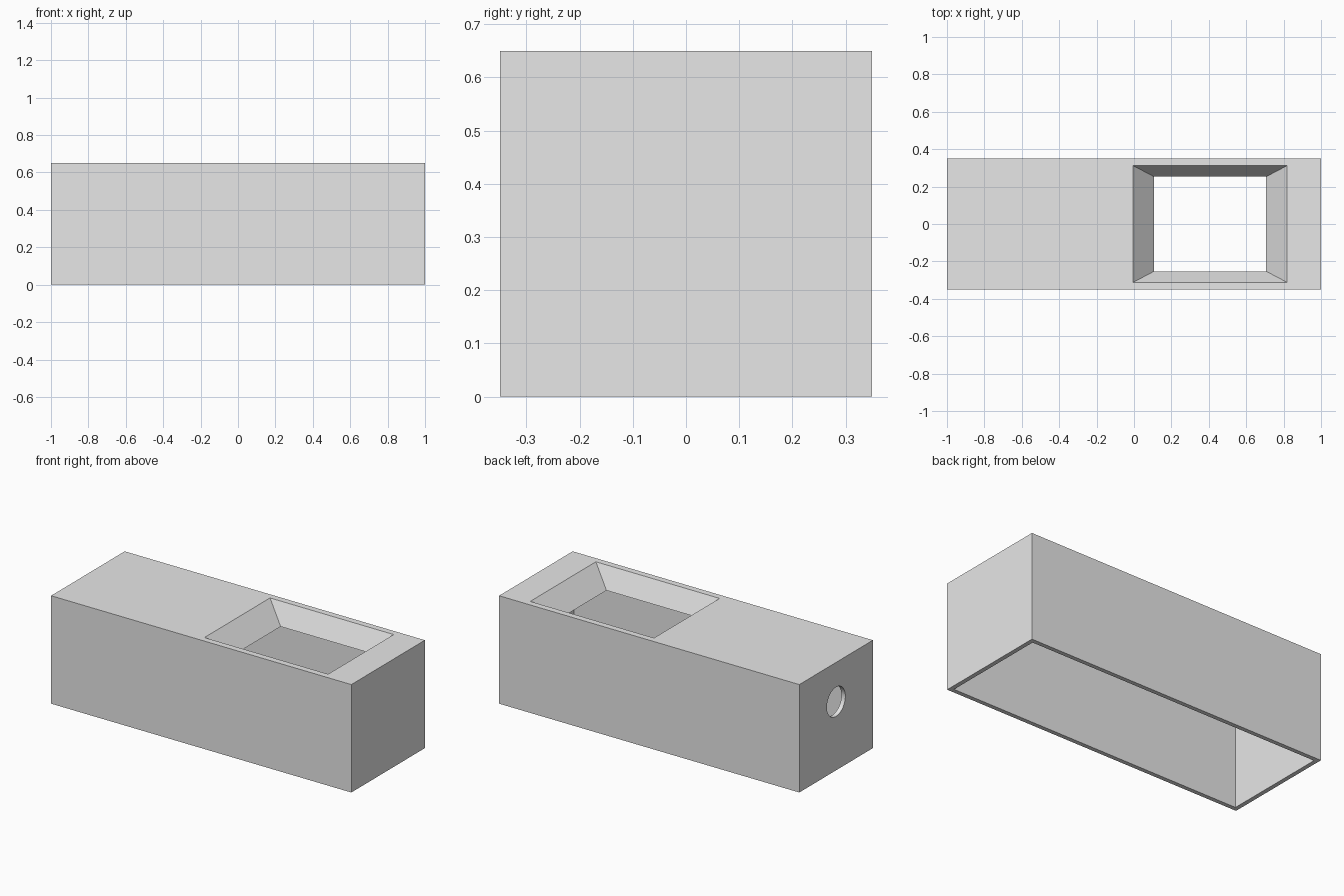
import bpy
import bmesh
import math
from mathutils import Matrix, Vector

cube = bpy.data.objects.get("Cube")
if cube:
    bpy.data.objects.remove(cube, do_unlink=True)

LENGTH, WIDTH, HEIGHT = 2.0, 0.70, 0.65
WALL = 0.026          # side wall thickness
CEILING = 0.53        # underside of the thick top
OVER = 0.05           # cutter overshoot

grey = bpy.data.materials.new("light grey")
grey.use_nodes = True
grey.diffuse_color = (0.8, 0.8, 0.8, 1)
grey.node_tree.nodes["Principled BSDF"].inputs["Base Color"].default_value = (0.8, 0.8, 0.8, 1)


def add_object(name, bm):
    bmesh.ops.recalc_face_normals(bm, faces=bm.faces)
    mesh = bpy.data.meshes.new(name)
    bm.to_mesh(mesh)
    bm.free()
    mesh.materials.append(grey)
    obj = bpy.data.objects.new(name, mesh)
    bpy.context.collection.objects.link(obj)
    return obj


def block(name, length, width, z0, z1):
    bm = bmesh.new()
    bmesh.ops.create_cube(bm, size=1)
    bmesh.ops.scale(bm, vec=(length, width, z1 - z0), verts=bm.verts)
    bmesh.ops.translate(bm, vec=(0, 0, (z0 + z1) / 2), verts=bm.verts)
    return add_object(name, bm)


def funnel(name, centre_x, top, bottom, z_top, z_bottom):
    """Tapered block; top and bottom are half sizes at the two given heights,
    and the slope carries on past both by the overshoot."""
    top, bottom = Vector(top), Vector(bottom)
    bm = bmesh.new()
    bmesh.ops.create_cube(bm, size=2)
    for v in bm.verts:
        z = z_top + OVER if v.co.z > 0 else z_bottom - OVER
        half = bottom.lerp(top, (z - z_bottom) / (z_top - z_bottom))
        v.co = (centre_x + v.co.x * half.x, v.co.y * half.y, z)
    return add_object(name, bm)


def rod(name, radius, x, z, depth):
    bm = bmesh.new()
    bmesh.ops.create_cone(bm, cap_ends=True, segments=48, radius1=radius, radius2=radius,
                          depth=depth,
                          matrix=Matrix.Translation((x, 0, z)) @ Matrix.Rotation(math.pi / 2, 4, 'Y'))
    return add_object(name, bm)


# Outer shell
housing = block("housing", LENGTH, WIDTH, 0, HEIGHT)

# Hollow open underneath, sloped top window, round hole in the end wall
cutters = [
    block("hollow_cutter", LENGTH - 2 * WALL, WIDTH - 2 * WALL, -OVER, CEILING),
    funnel("window_cutter", 0.407, (0.412, 0.312), (0.30, 0.253), HEIGHT, CEILING),
    rod("hole_cutter", 0.088, -LENGTH / 2, 0.413, 0.2),
]

bpy.context.view_layer.objects.active = housing
for cutter in cutters:
    cutter.hide_render = True
    mod = housing.modifiers.new(cutter.name, 'BOOLEAN')
    mod.operation = 'DIFFERENCE'
    mod.solver = 'EXACT'
    mod.object = cutter
    bpy.ops.object.modifier_apply(modifier=mod.name)
    bpy.data.objects.remove(cutter, do_unlink=True)

# Smooth only the round hole
bpy.ops.object.select_all(action='DESELECT')
housing.select_set(True)
bpy.ops.object.shade_smooth_by_angle(angle=math.radians(20))
